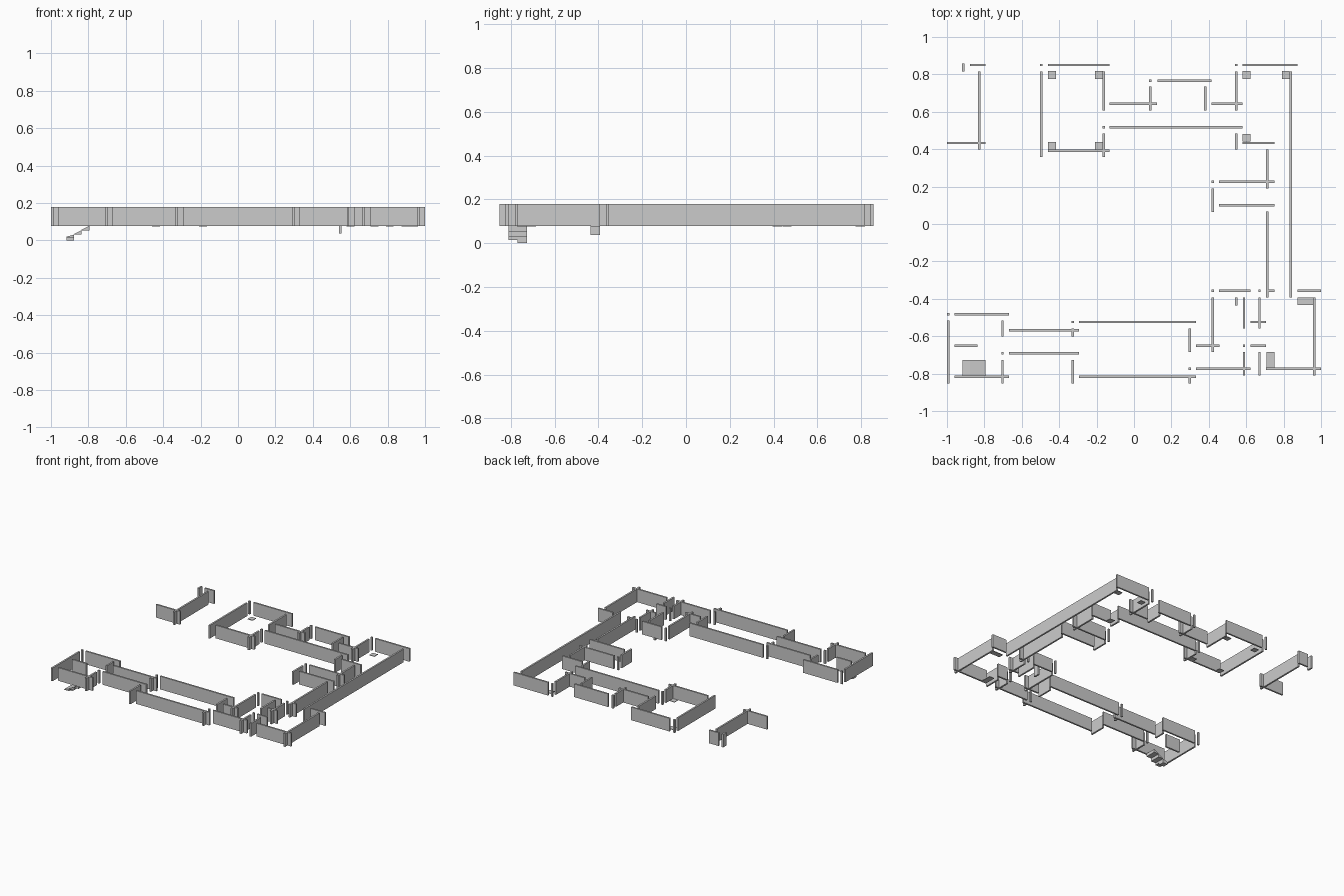
import bpy, bmesh

Z0, Z1 = 0.078, 0.179      # wall bottom and top
T = 0.0065                 # half wall thickness


def add_boxes(name, boxes):
    """One object from boxes given as (x0, x1, y0, y1, z0, z1)."""
    bm = bmesh.new()
    for x0, x1, y0, y1, z0, z1 in boxes:
        geo = bmesh.ops.create_cube(bm, size=1)
        for v in geo["verts"]:
            v.co.x = x1 if v.co.x > 0 else x0
            v.co.y = y1 if v.co.y > 0 else y0
            v.co.z = z1 if v.co.z > 0 else z0
    me = bpy.data.meshes.new(name)
    bm.to_mesh(me)
    bm.free()
    ob = bpy.data.objects.new(name, me)
    bpy.context.collection.objects.link(ob)
    return ob


def add_prism(name, profile, y0, y1):
    """Extrude an x/z outline along y."""
    bm = bmesh.new()
    face = bm.faces.new([bm.verts.new((x, y0, z)) for x, z in profile])
    ext = bmesh.ops.extrude_face_region(bm, geom=[face])
    for v in ext["geom"]:
        if isinstance(v, bmesh.types.BMVert):
            v.co.y = y1
    bmesh.ops.recalc_face_normals(bm, faces=bm.faces)
    me = bpy.data.meshes.new(name)
    bm.to_mesh(me)
    bm.free()
    bpy.context.collection.objects.link(bpy.data.objects.new(name, me))


# Walls running along x: y position -> x spans
walls_x = {
    0.850: [(-0.878, -0.795), (-0.46, -0.13), (0.58, 0.873)],
    0.765: [(0.125, 0.415)],
    0.642: [(-0.13, 0.123), (0.415, 0.58)],
    0.517: [(-0.13, 0.58)],
    0.433: [(-1.0, -0.795), (0.58, 0.75)],
    0.391: [(-0.46, -0.13)],
    0.226: [(0.455, 0.75)],
    0.101: [(0.455, 0.75)],
    -0.358: [(0.455, 0.622), (0.71, 0.75), (0.873, 1.0)],
    -0.483: [(-0.96, -0.668)],
    -0.524: [(-0.295, 0.332), (0.622, 0.706)],
    -0.567: [(-0.668, -0.295)],
    -0.650: [(-0.96, -0.837), (0.332, 0.457), (0.622, 0.706)],
    -0.692: [(-0.668, -0.295)],
    -0.775: [(0.332, 0.622), (0.706, 1.0)],
    -0.817: [(-0.96, -0.668), (-0.295, 0.332)],
}
add_boxes("cross_walls", [(a, b, y - T, y + T, Z0, Z1)
                          for y, spans in walls_x.items() for a, b in spans])

# Walls running along y: x position -> y spans
walls_y = {
    -0.994: [(-0.852, -0.517)],
    -0.912: [(0.815, 0.857)],
    -0.828: [(0.398, 0.815)],
    -0.703: [(-0.602, -0.517), (-0.852, -0.727)],
    -0.497: [(0.357, 0.815)],
    -0.328: [(-0.602, -0.56), (-0.852, -0.727)],
    -0.161: [(0.607, 0.815), (0.357, 0.483)],
    0.088: [(0.607, 0.735)],
    0.297: [(-0.685, -0.56), (-0.852, -0.81)],
    0.380: [(0.607, 0.735)],
    0.422: [(0.064, 0.19), (-0.685, -0.393)],
    0.546: [(0.607, 0.815), (0.398, 0.483)],
    0.588: [(-0.56, -0.393), (-0.81, -0.685)],
    0.671: [(-0.56, -0.393), (-0.81, -0.685)],
    0.713: [(0.19, 0.398), (-0.393, 0.067)],
    0.838: [(-0.393, 0.815)],
    0.963: [(-0.81, -0.393)],
}
add_boxes("long_walls", [(x - T, x + T, a, b, Z0, Z1)
                         for x, spans in walls_y.items() for a, b in spans])

# Slim corner posts
posts = [(-0.497, 0.85), (0.546, 0.85), (0.088, 0.765), (-0.161, 0.517),
         (0.422, 0.226), (0.422, -0.358), (0.671, -0.358), (-0.994, -0.483),
         (-0.328, -0.524), (0.588, -0.65), (-0.703, -0.692), (0.297, -0.775)]
add_boxes("corner_posts", [(x - T, x + T, y - T, y + T, Z0, Z1) for x, y in posts])

# Low wall piece set one step down
add_boxes("lowered_wall", [(0.546 - T, 0.546 + T, -0.435, -0.393, Z0 - 0.041, Z1 - 0.041)])

# Thin floor tiles in the room corners
tiles = [(x, x + 0.042, y, y + 0.042)
         for x, y in [(-0.46, 0.775), (-0.209, 0.775), (-0.46, 0.396), (-0.209, 0.396),
                      (0.58, 0.775), (0.79, 0.775), (0.58, 0.44)]]
tiles += [(0.873, 0.963, -0.433, -0.393), (0.708, 0.75, -0.772, -0.685)]
add_boxes("floor_tiles", [t + (0.075, 0.079) for t in tiles])

# Entrance stair: sloped treads with stepped undersides
for i, name in enumerate(["upper_tread", "middle_tread"]):
    x, z = -0.795 - 0.041 * i, 0.054 - 0.023 * i
    add_prism(name, [(x, z), (x, z + 0.024), (x - 0.041, z + 0.003), (x - 0.041, z)],
              -0.81, -0.727)
for name, z, y0, y1 in [("lower_tread_front", 0.015, -0.81, -0.769),
                        ("lower_tread_back", 0.0, -0.769, -0.727)]:
    add_prism(name, [(-0.877, z), (-0.877, 0.031), (-0.918, 0.019), (-0.918, z)], y0, y1)
